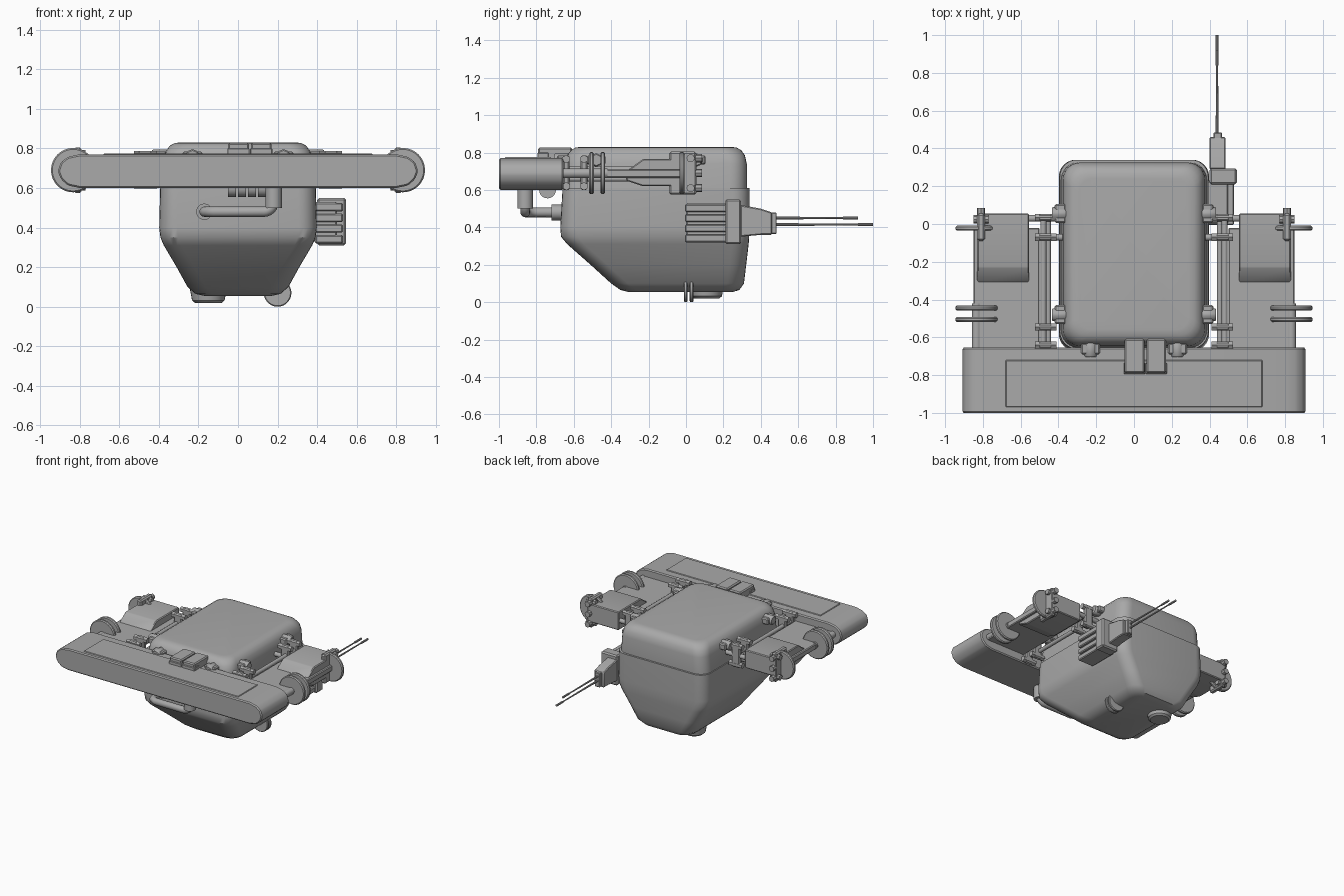
import bpy, bmesh, math
from mathutils import Vector

cube = bpy.data.objects.get("Cube")
if cube:
    bpy.data.objects.remove(cube, do_unlink=True)

GREY = (0.4, 0.4, 0.4, 1)
mat = bpy.data.materials.new("plain_grey")
mat.use_nodes = True
mat.diffuse_color = GREY
mat.node_tree.nodes["Principled BSDF"].inputs["Base Color"].default_value = GREY


def finish(name, bm, bevel=0, segs=1, smooth=True):
    bmesh.ops.recalc_face_normals(bm, faces=bm.faces)
    if bevel:
        edges = [e for e in bm.edges if e.calc_face_angle(0) > 0.3]
        bmesh.ops.bevel(bm, geom=edges, offset=bevel, segments=segs,
                        affect='EDGES', clamp_overlap=True)
    me = bpy.data.meshes.new(name)
    bm.to_mesh(me)
    bm.free()
    me.materials.append(mat)
    ob = bpy.data.objects.new(name, me)
    bpy.context.collection.objects.link(ob)
    if smooth:
        bpy.ops.object.select_all(action='DESELECT')
        ob.select_set(True)
        bpy.context.view_layer.objects.active = ob
        bpy.ops.object.shade_smooth_by_angle(angle=math.radians(35))
    return ob


def box(name, xs, ys, zs, bevel=0.008):
    bm = bmesh.new()
    bmesh.ops.create_cube(bm, size=1)
    for v in bm.verts:
        v.co = [r[0] if c < 0 else r[1] for c, r in zip(v.co, (xs, ys, zs))]
    return finish(name, bm, bevel)


def rod(name, a, b, r, r2=None, sides=20, bevel=0):
    a, b = Vector(a), Vector(b)
    bm = bmesh.new()
    bmesh.ops.create_cone(bm, cap_ends=True, segments=sides, radius1=r,
                          radius2=r if r2 is None else r2, depth=(b - a).length)
    turn = (b - a).to_track_quat('Z', 'Y')
    for v in bm.verts:
        v.co = turn @ v.co + (a + b) / 2
    return finish(name, bm, bevel)


def prism(name, points, axis, lo, hi, bevel=0):
    """Extrude a 2D outline along axis 0 (yz outline) or 1 (xz outline)."""
    bm = bmesh.new()
    place = (lambda p, d: (d, *p)) if axis == 0 else (lambda p, d: (p[0], d, p[1]))
    face = bm.faces.new([bm.verts.new(place(p, lo)) for p in points])
    new = bmesh.ops.extrude_face_region(bm, geom=[face])["geom"]
    for v in new:
        if isinstance(v, bmesh.types.BMVert):
            v.co[axis] = hi
    return finish(name, bm, bevel)


def loft(name, rings):
    """Rounded rectangles (z, half width, back y, front y, corner radius)."""
    bm = bmesh.new()
    loops = []
    for z, w, y0, y1, r in rings:
        corners = [(w - r, y1 - r), (r - w, y1 - r), (r - w, y0 + r), (w - r, y0 + r)]
        loop = []
        for q, (cx, cy) in enumerate(corners):
            for i in range(7):
                a = math.pi / 2 * (q + i / 6)
                loop.append(bm.verts.new((cx + r * math.cos(a), cy + r * math.sin(a), z)))
        loops.append(loop)
    n = len(loops[0])
    for low, high in zip(loops, loops[1:]):
        for i in range(n):
            j = (i + 1) % n
            bm.faces.new((low[i], low[j], high[j], high[i]))
    bm.faces.new(loops[0])
    bm.faces.new(loops[-1])
    return finish(name, bm)


def pipe(name, points, r):
    cu = bpy.data.curves.new(name, 'CURVE')
    cu.dimensions = '3D'
    cu.bevel_depth = r
    cu.bevel_resolution = 4
    cu.use_fill_caps = True
    sp = cu.splines.new('POLY')
    sp.points.add(len(points) - 1)
    for p, co in zip(sp.points, points):
        p.co = (*co, 1)
    cu.materials.append(mat)
    ob = bpy.data.objects.new(name, cu)
    bpy.context.collection.objects.link(ob)


# Main hull: tapered lower shell and rounded hood
loft("lower_hull", [
    (0.055, 0.17, -0.31, 0.25, 0.08), (0.065, 0.215, -0.35, 0.285, 0.09),
    (0.10, 0.255, -0.40, 0.31, 0.09), (0.20, 0.31, -0.51, 0.322, 0.09),
    (0.31, 0.375, -0.635, 0.335, 0.09), (0.35, 0.392, -0.668, 0.338, 0.09),
    (0.40, 0.398, -0.672, 0.34, 0.09), (0.61, 0.393, -0.66, 0.34, 0.09)])
loft("hood", [
    (0.60, 0.386, -0.655, 0.325, 0.09), (0.74, 0.375, -0.645, 0.325, 0.09),
    (0.785, 0.365, -0.635, 0.315, 0.09), (0.813, 0.345, -0.615, 0.295, 0.09),
    (0.827, 0.32, -0.59, 0.27, 0.08), (0.83, 0.29, -0.56, 0.24, 0.07)])

# Front bumper with rounded ends and a raised top panel
half = [(0.80, 0.77), (0.86, 0.757), (0.895, 0.73), (0.91, 0.685),
        (0.895, 0.645), (0.86, 0.613), (0.80, 0.60)]
prism("bumper", half + [(-x, z) for x, z in reversed(half)], 1, -1, -0.655, 0.008)
box("bumper_panel", (-0.68, 0.68), (-0.97, -0.72), (0.765, 0.775), 0.004)

# Latch on the bumper and hinge below it
for x in (-0.05, 0.065):
    box("latch_block", (x, x + 0.105), (-0.79, -0.61), (0.755, 0.828))
    box("latch_lip", (x - 0.004, x + 0.109), (-0.795, -0.735), (0.76, 0.80), 0.004)
for i in range(4):
    x = -0.05 + i * 0.05
    rod("hinge_knuckle", (x, -0.74, 0.60), (x + 0.04, -0.74, 0.60), 0.045)

# Bent exhaust pipe on the nose
arc = [(0.13 + 0.05 * math.sin(a), -0.86, 0.53 - 0.05 * math.cos(a))
       for a in (i * math.pi / 12 for i in range(7))]
pipe("nose_pipe", [(-0.17, -0.65, 0.48), (-0.17, -0.80, 0.48), (-0.16, -0.84, 0.48),
                   (-0.12, -0.86, 0.48)] + arc + [(0.18, -0.86, 0.62)], 0.026)
rod("pipe_flange", (-0.17, -0.72, 0.48), (-0.17, -0.64, 0.48), 0.042, sides=12)
rod("pipe_sleeve", (0.18, -0.86, 0.50), (0.18, -0.86, 0.62), 0.042)

# Side platforms, repeated on both sides
for s in (1, -1):
    def span(a, b):
        return tuple(sorted((s * a, s * b)))

    box("platform", span(0.50, 0.85), (-0.66, -0.02), (0.665, 0.71), 0.006)
    prism("side_block", [(-0.32, 0.65), (-0.32, 0.70), (-0.23, 0.765), (0.055, 0.765),
                         (0.055, 0.62), (-0.23, 0.62)], 0, *span(0.555, 0.83), 0.006)
    for y in (0.03, -0.07):
        rod("cross_bar", (s * 0.36, y, 0.69), (s * 0.58, y, 0.69), 0.018)
    for x, z in ((0.48, 0.71), (0.455, 0.66)):
        rod("slide_rod", (s * x, -0.67, z), (s * x, 0.05, z), 0.016, sides=12)
    for y in (0.035, -0.07, -0.545, -0.64):
        box("rod_clamp", span(0.435, 0.505), (y - 0.018, y + 0.018), (0.60, 0.785), 0.008)
        for z in (0.62, 0.765):
            rod("clamp_bolt", (s * 0.41, y, z), (s * 0.525, y, z), 0.022, sides=6)
    # Hood knobs on the flank and nose
    for y in (0.055, -0.48):
        rod("flank_knob", (s * 0.34, y, 0.76), (s * 0.435, y, 0.76), 0.036, sides=8, bevel=0.006)
        box("flank_knob_grip", span(0.36, 0.42), (y - 0.05, y + 0.05), (0.735, 0.785))
    rod("nose_knob", (s * 0.23, -0.62, 0.76), (s * 0.23, -0.705, 0.76), 0.036, sides=8, bevel=0.006)
    box("nose_knob_grip", span(0.18, 0.28), (-0.69, -0.63), (0.735, 0.785))
    # Guide discs
    for y in (-0.505, -0.445, -0.022):
        rod("guide_disc", (s * 0.833, y - 0.013, 0.69), (s * 0.833, y + 0.013, 0.69),
            0.112, sides=32, bevel=0.007)
    rod("disc_axle", (s * 0.833, -0.66, 0.69), (s * 0.833, -0.42, 0.69), 0.025)
    box("disc_bracket", span(0.79, 0.83), (-0.09, 0.055), (0.575, 0.805), 0.01)
    for z in (0.61, 0.69, 0.77):
        rod("bracket_bolt", (s * 0.81, 0.05, z), (s * 0.81, 0.085, z), 0.022, sides=8)
    for z in (0.61, 0.77):
        rod("bracket_pin", (s * 0.77, 0.025, z), (s * 0.85, 0.025, z), 0.022, sides=8)

# Ribbed side unit with two rear antennas
box("unit_core", (0.37, 0.50), (0.0, 0.23), (0.33, 0.53))
for i in range(4):
    z = 0.32 + i * 0.054
    box("unit_rib", (0.39, 0.53), (-0.005, 0.22), (z, z + 0.042), 0.006)
box("unit_plate", (0.40, 0.545), (0.21, 0.295), (0.31, 0.55), 0.01)
prism("unit_neck", [(0.29, 0.35), (0.29, 0.52), (0.40, 0.50), (0.46, 0.48),
                    (0.46, 0.36), (0.40, 0.36)], 0, 0.40, 0.485, 0.006)
box("antenna_base", (0.42, 0.465), (0.44, 0.485), (0.365, 0.48), 0.005)
for z, end in ((0.45, 0.92), (0.415, 1.0)):
    rod("antenna", (0.44, 0.47, z), (0.44, end, z), 0.008, 0.004, 8)
    rod("antenna_tip", (0.44, end - 0.08, z), (0.44, end, z), 0.008, sides=8)

# Underside: sensor dome and twin discs
rod("sensor_dome", (-0.15, 0.11, 0.02), (-0.15, 0.11, 0.10), 0.08, 0.095, 28, 0.012)
for y in (-0.002, 0.03):
    rod("belly_disc", (0.20, y - 0.01, 0.07), (0.20, y + 0.01, 0.07), 0.07, sides=28, bevel=0.005)
